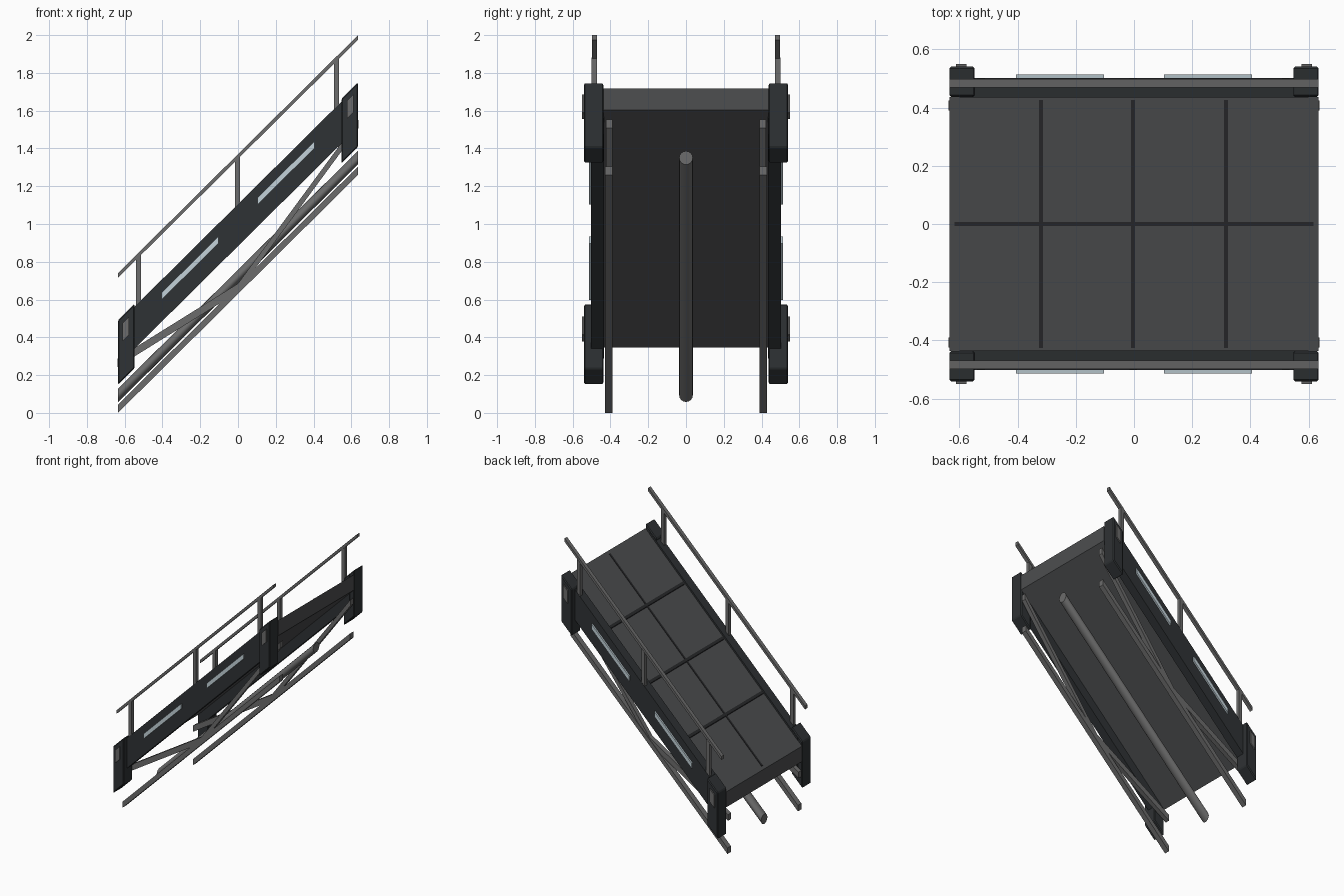
import bpy, bmesh, math

if "Cube" in bpy.data.objects:
    bpy.data.objects.remove(bpy.data.objects["Cube"])

SLOPE = 0.991   # everything is sheared up along x, vertical ends stay vertical


def material(name, r, g, b):
    m = bpy.data.materials.new(name)
    m.diffuse_color = (r, g, b, 1)
    m.use_nodes = True
    m.node_tree.nodes["Principled BSDF"].inputs["Base Color"].default_value = m.diffuse_color
    return m


DARK = material("dark_frame", 0.028, 0.032, 0.035)
DECK = material("deck_grey", 0.075, 0.077, 0.08)
SEAM = material("seam_dark", 0.022, 0.023, 0.025)
METAL = material("metal", 0.15, 0.15, 0.15)
LIGHT = material("pale_light", 0.55, 0.65, 0.7)


def make(name, verts, faces, mat, bevel=0):
    verts = [(x, y, w + SLOPE * x) for x, y, w in verts]
    me = bpy.data.meshes.new(name)
    me.from_pydata(verts, [], faces)
    bm = bmesh.new()
    bm.from_mesh(me)
    bmesh.ops.recalc_face_normals(bm, faces=bm.faces)
    bm.to_mesh(me)
    bm.free()
    me.materials.append(mat)
    ob = bpy.data.objects.new(name, me)
    bpy.context.collection.objects.link(ob)
    if bevel:
        mod = ob.modifiers.new("bevel", 'BEVEL')
        mod.width = bevel
        mod.segments = 1
    return ob


def bar(name, x0, x1, y0, y1, a, b, h, mat, bevel=0):
    """Bar whose bottom runs from height a at x0 to b at x1 (before the shear)."""
    v = [(x, y, w) for x, base in ((x0, a), (x1, b))
         for y, w in ((y0, base), (y1, base), (y1, base + h), (y0, base + h))]
    f = [(0, 1, 2, 3), (4, 5, 6, 7)] + [(i, (i + 1) % 4, (i + 1) % 4 + 4, i + 4) for i in range(4)]
    return make(name, v, f, mat, bevel)


def box(name, x0, x1, y0, y1, w0, w1, mat, bevel=0):
    return bar(name, x0, x1, y0, y1, w0, w0, w1 - w0, mat, bevel)


# deck slab with panel seams
box("deck", -0.634, 0.634, -0.437, 0.437, 0.975, 1.088, DECK)
for i, x in enumerate((-0.32, -0.003, 0.317)):
    box(f"cross_seam_{i}", x - 0.007, x + 0.007, -0.427, 0.427, 1.08, 1.093, SEAM)
box("long_seam", -0.617, 0.617, -0.007, 0.007, 1.08, 1.092, SEAM)

# central pipe under the deck
N = 16
ring = [(0.036 * math.cos(2 * math.pi * i / N), 0.722 + 0.036 * math.sin(2 * math.pi * i / N)) for i in range(N)]
pipe = make("centre_pipe", [(x, y, w) for x in (-0.634, 0.634) for y, w in ring],
            [tuple(range(N)), tuple(range(N, 2 * N))]
            + [(i, (i + 1) % N, (i + 1) % N + N, i + N) for i in range(N)], METAL)
bpy.context.view_layer.objects.active = pipe
pipe.select_set(True)
bpy.ops.object.shade_smooth_by_angle(angle=math.radians(35))

for s, side in ((-1, "front"), (1, "back")):
    # side girder and light strips
    box(f"{side}_girder", -0.6, 0.6, s * 0.435, s * 0.502, 0.883, 1.105, DARK)
    for i, x in enumerate((-0.405, 0.103)):
        box(f"{side}_light_{i}", x, x + 0.302, s * 0.49, s * 0.514, 1.0, 1.037, LIGHT)

    # end posts with small plates
    for e, end in ((-1, "lower"), (1, "upper")):
        box(f"{side}_{end}_post", *sorted((e * 0.548, e * 0.635)), s * 0.437, s * 0.541,
            0.778, 1.12, DARK, 0.006)
        box(f"{side}_{end}_plate", *sorted((e * 0.576, e * 0.612)), s * 0.53, s * 0.55,
            0.985, 1.08, METAL)
        # V braces
        bar(f"{side}_{end}_brace", 0, e * 0.638, s * 0.39, s * 0.424, 0.64, 0.875, 0.045, METAL)

    # bottom rail
    box(f"{side}_bottom_rail", -0.635, 0.635, s * 0.388, s * 0.428, 0.63, 0.674, METAL)

    # handrail and its uprights
    box(f"{side}_handrail", -0.635, 0.635, s * 0.47, s * 0.498, 1.345, 1.37, METAL)
    for i, x in enumerate((-0.526, -0.002, 0.522)):
        box(f"{side}_upright_{i}", x - 0.013, x + 0.013, s * 0.472, s * 0.5, 1.09, 1.35, METAL)
